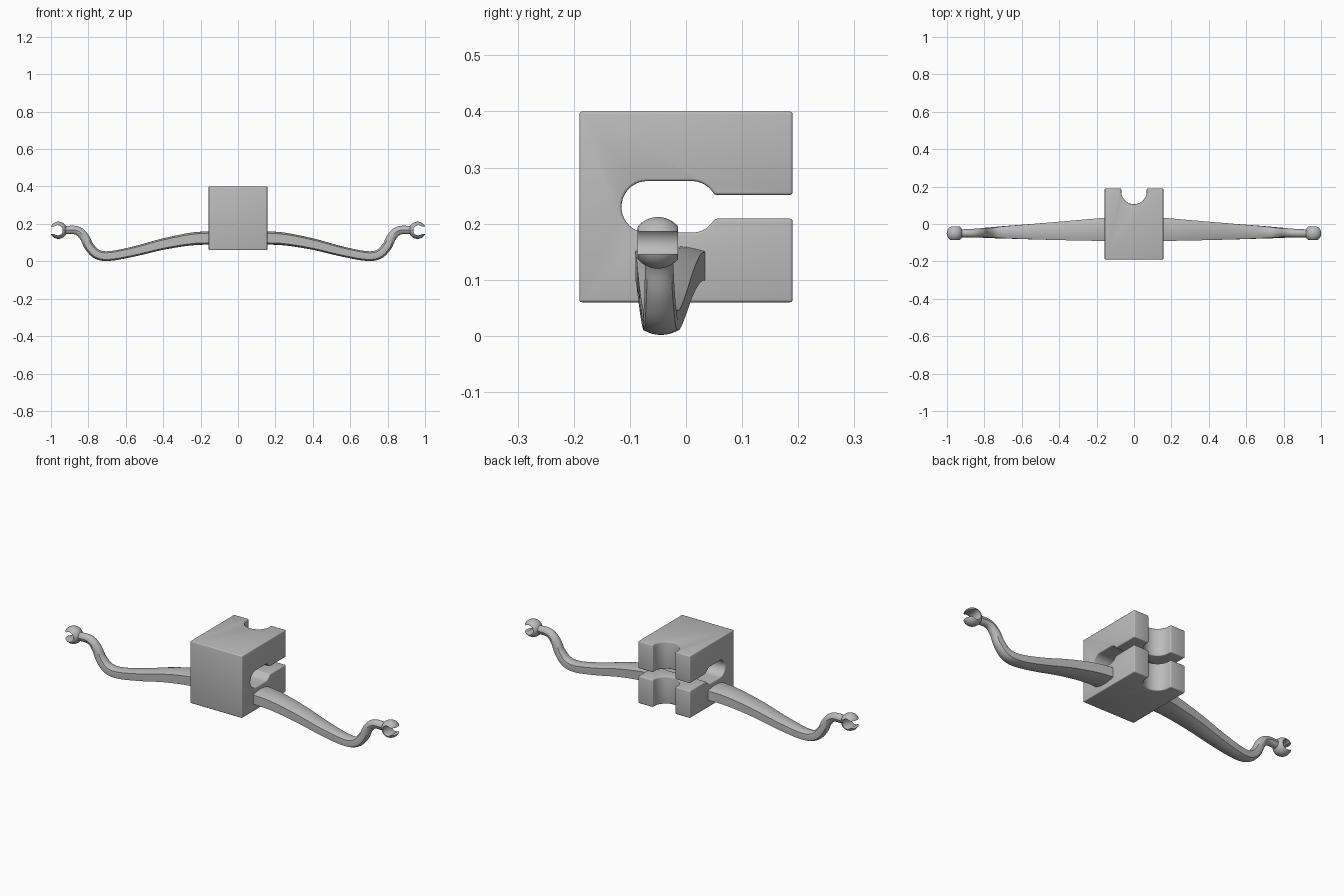
import bpy, bmesh, math
from mathutils import Vector

cube = bpy.data.objects.get("Cube")
if cube:
    bpy.data.objects.remove(cube, do_unlink=True)

grey = bpy.data.materials.new("plain_grey")
grey.use_nodes = True
colour = (0.5, 0.5, 0.5, 1)
grey.diffuse_color = colour
grey.node_tree.nodes["Principled BSDF"].inputs["Base Color"].default_value = colour


def make(name, bm):
    bmesh.ops.recalc_face_normals(bm, faces=bm.faces)
    mesh = bpy.data.meshes.new(name)
    bm.to_mesh(mesh)
    bm.free()
    mesh.materials.append(grey)
    obj = bpy.data.objects.new(name, mesh)
    bpy.context.collection.objects.link(obj)
    return obj


def select(obj):
    bpy.ops.object.select_all(action="DESELECT")
    obj.select_set(True)
    bpy.context.view_layer.objects.active = obj


def modify(obj, kind, **settings):
    select(obj)
    mod = obj.modifiers.new(kind.lower(), kind)
    for key, value in settings.items():
        setattr(mod, key, value)
    bpy.ops.object.modifier_apply(modifier=mod.name)


def boolean(obj, cutter, operation="DIFFERENCE"):
    cutter.hide_render = True
    modify(obj, "BOOLEAN", object=cutter, operation=operation, solver="EXACT")
    bpy.data.objects.remove(cutter, do_unlink=True)


def smooth(obj, degrees=32):
    select(obj)
    bpy.ops.object.shade_smooth_by_angle(angle=math.radians(degrees))


def prism(name, points, offset):
    """Extrude a closed 3D outline along offset."""
    bm = bmesh.new()
    face = bm.faces.new([bm.verts.new(p) for p in points])
    new = bmesh.ops.extrude_face_region(bm, geom=[face])["geom"]
    bmesh.ops.translate(bm, vec=offset,
                        verts=[v for v in new if isinstance(v, bmesh.types.BMVert)])
    return make(name, bm)


def box(name, low, high):
    x0, y0, z0 = low
    x1, y1, z1 = high
    return prism(name, [(x0, y0, z0), (x1, y0, z0), (x1, y1, z0), (x0, y1, z0)],
                 (0, 0, z1 - z0))


def arc(cu, cv, r, start, end, steps=16):
    angles = [math.radians(start + (end - start) * i / steps) for i in range(steps + 1)]
    return [(cu + r * math.cos(a), cv + r * math.sin(a)) for a in angles]


# Clamp block: keyhole slot through the side, open to the back
slot_z, slot_r, gap = 0.23, 0.046, 0.021
lip = math.degrees(math.asin(gap / slot_r))
slot = ([(0.3, slot_z + gap)] + arc(0.01, slot_z, slot_r, lip, 90, 10)
        + arc(-0.069, slot_z, slot_r, 90, 270, 20)
        + arc(0.01, slot_z, slot_r, 270, 360 - lip, 10) + [(0.3, slot_z - gap)])
block = box("clamp_block", (-0.157, -0.19, 0.06), (0.157, 0.19, 0.4))
boolean(block, prism("slot_cutter", [(-0.3, y, z) for y, z in slot], (0.6, 0, 0)))

# Upright half-round groove in the back of the block
groove = [(0.068, 0.3)] + arc(0, 0.174, 0.068, 0, -180, 24) + [(-0.068, 0.3)]
boolean(block, prism("groove_cutter", [(x, y, 0) for x, y in groove], (0, 0, 0.5)))
modify(block, "BEVEL", width=0.009, segments=3, limit_method="ANGLE",
       angle_limit=math.radians(35))
smooth(block)

# Arm stations: x, z, y centre, half width, half height, roundness
stations = [
    (0.13, 0.126, -0.028, 0.064, 0.036, 0),
    (0.25, 0.119, -0.032, 0.057, 0.034, 0),
    (0.40, 0.092, -0.037, 0.049, 0.030, 0),
    (0.55, 0.054, -0.041, 0.041, 0.027, 0.1),
    (0.68, 0.029, -0.044, 0.034, 0.026, 0.25),
    (0.75, 0.036, -0.046, 0.030, 0.026, 0.5),
    (0.795, 0.078, -0.047, 0.027, 0.026, 0.7),
    (0.823, 0.132, -0.048, 0.025, 0.025, 0.9),
    (0.862, 0.165, -0.049, 0.023, 0.023, 1),
    (0.93, 0.167, -0.05, 0.021, 0.022, 1),
]


def spline(rows, steps):
    """Catmull-Rom interpolation of rows of values."""
    rows = [Vector(r) for r in rows]
    ends = [2 * rows[0] - rows[1]] + rows + [2 * rows[-1] - rows[-2]]
    out = []
    for a, b, c, d in zip(ends, ends[1:], ends[2:], ends[3:]):
        for i in range(steps):
            t = i / steps
            out.append(0.5 * (2 * b + (c - a) * t + (2 * a - 5 * b + 4 * c - d) * t ** 2
                              + (3 * b - 3 * c + d - a) * t ** 3))
    return out + [rows[-1]]


# Flat-sided section with bowed top and bottom
corner, bow = 0.72, 8
flat = []
for side in (1, -1):
    for i in range(bow + 1):
        u = side * (1 - 2 * i / bow)
        flat.append((u, side * (1 - (1 - corner) * u * u)))
    flat.append((-side, 0))

rows = spline(stations, 6)
bm = bmesh.new()
rings = []
for i, row in enumerate(rows):
    ahead, behind = rows[min(i + 1, len(rows) - 1)], rows[max(i - 1, 0)]
    tilt = math.atan2(ahead[1] - behind[1], ahead[0] - behind[0])
    x, z, y, half_w, half_h, blend = row
    blend = min(max(blend, 0), 1)
    ring = []
    for u, v in flat:
        size = math.hypot(u, v)
        u, v = (c * (1 - blend) + c / size * blend for c in (u, v))
        ring.append(bm.verts.new((x - math.sin(tilt) * v * half_h, y + u * half_w,
                                  z + math.cos(tilt) * v * half_h)))
    rings.append(ring)
for a, b in zip(rings, rings[1:]):
    for i in range(len(a)):
        j = (i + 1) % len(a)
        bm.faces.new((a[i], a[j], b[j], b[i]))
bm.faces.new(rings[0])
bm.faces.new(rings[-1])
arms = make("curved_arms", bm)

# End claw: trimmed ball, bored across and opened outward
cx, cy, cz = 0.96, -0.05, 0.166
bm = bmesh.new()
bmesh.ops.create_uvsphere(bm, u_segments=40, v_segments=24, radius=0.046)
bmesh.ops.translate(bm, vec=(cx, cy, cz), verts=bm.verts)
claws = make("end_claws", bm)
boolean(claws, box("trim_box", (0.8, cy - 0.036, 0), (1.2, cy + 0.036, 0.4)), "INTERSECT")
r = 0.027
mouth = [(1.1, cz + 0.02)] + arc(cx + 0.004, cz, r, 48, 312, 28) + [(1.1, cz - 0.02)]
boolean(claws, prism("mouth_cutter", [(x, cy - 0.1, z) for x, z in mouth], (0, 0.2, 0)))
modify(claws, "BEVEL", width=0.003, segments=2, limit_method="ANGLE",
       angle_limit=math.radians(35))

# Repeat arm and claw on the other side
for part in (arms, claws):
    modify(part, "MIRROR", use_axis=(True, False, False), use_mirror_merge=False)
    smooth(part)
